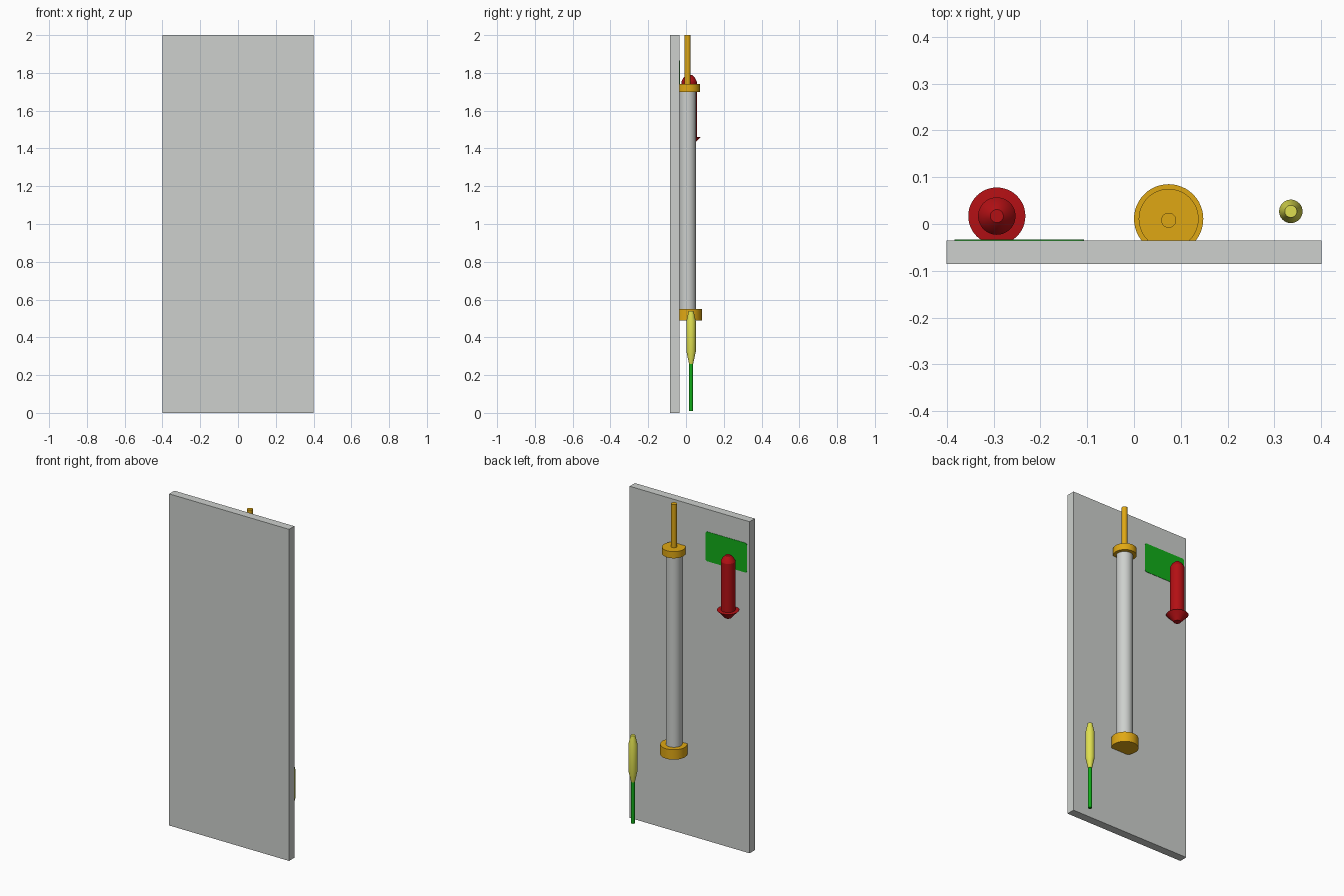
import bpy, bmesh, math

if "Cube" in bpy.data.objects:
    bpy.data.objects.remove(bpy.data.objects["Cube"])


def material(name, rgb):
    m = bpy.data.materials.new(name)
    m.diffuse_color = (*rgb, 1)
    m.use_nodes = True
    m.node_tree.nodes["Principled BSDF"].inputs["Base Color"].default_value = m.diffuse_color
    return m


GREY = material("light_grey", (0.61, 0.63, 0.61))
GOLD = material("gold", (0.74, 0.39, 0.007))
RED = material("red", (0.45, 0.005, 0.007))
GREEN = material("green", (0.006, 0.42, 0.01))
YELLOW = material("yellow", (0.74, 0.74, 0.08))


def finish(name, bm, mat):
    bmesh.ops.recalc_face_normals(bm, faces=bm.faces)
    me = bpy.data.meshes.new(name)
    bm.to_mesh(me)
    bm.free()
    me.materials.append(mat)
    ob = bpy.data.objects.new(name, me)
    bpy.context.collection.objects.link(ob)
    return ob


def box(name, lo, hi, mat):
    bm = bmesh.new()
    bmesh.ops.create_cube(bm, size=1)
    for v in bm.verts:
        v.co = [(a + b) / 2 + c * (b - a) for a, b, c in zip(lo, hi, v.co)]
    return finish(name, bm, mat)


def lathe(name, x, y, profile, mat, sides=48):
    """Closed turned solid from (radius, height) pairs, bottom to top."""
    bm = bmesh.new()
    rings = []
    for r, z in profile:
        rings.append([bm.verts.new((x + r * math.cos(2 * math.pi * i / sides),
                                    y + r * math.sin(2 * math.pi * i / sides), z))
                      for i in range(sides)])
    for a, b in zip(rings, rings[1:]):
        for i in range(sides):
            j = (i + 1) % sides
            bm.faces.new((a[i], a[j], b[j], b[i]))
    bm.faces.new(rings[0][::-1])
    bm.faces.new(rings[-1])
    ob = finish(name, bm, mat)
    bpy.ops.object.select_all(action='DESELECT')
    bpy.context.view_layer.objects.active = ob
    ob.select_set(True)
    bpy.ops.object.shade_smooth_by_angle(angle=math.radians(25))
    return ob


def cylinder(name, x, y, r, z0, z1, mat):
    return lathe(name, x, y, [(r, z0), (r, z1)], mat)


# Upright back panel with a thin green sign (slightly rounded corners)
box("panel", (-0.4, -0.085, 0), (0.4, -0.035, 2), GREY)
sign = box("sign_plate", (-0.383, -0.036, 1.687), (-0.107, -0.033, 1.865), GREEN)
bm = bmesh.new()
bm.from_mesh(sign.data)
corners = [e for e in bm.edges if abs(e.verts[0].co.y - e.verts[1].co.y) > 0.001]
bmesh.ops.bevel(bm, geom=corners, offset=0.012, segments=4, profile=0.5, affect='EDGES')
bm.to_mesh(sign.data)
bm.free()

# Long tube with gold end caps and a rod at the top
TX, TY = 0.074, 0.011
cylinder("tube", TX, 0.008, 0.045, 0.54, 1.71, GREY)
cylinder("lower_cap", TX, TY, 0.074, 0.49, 0.55, GOLD)
cylinder("upper_cap", TX, TY, 0.064, 1.70, 1.74, GOLD)
cylinder("top_rod", TX, 0.008, 0.016, 1.73, 2.0, GOLD)

# Red canister: coned base with a wide rim, straight body, tapered top
lathe("red_canister", -0.293, 0.017,
      [(0.02, 1.415), (0.038, 1.437), (0.061, 1.46), (0.04, 1.462),
       (0.04, 1.755), (0.03, 1.775), (0.014, 1.79)], RED)

# Yellow tapered handle on a green stem
lathe("yellow_handle", 0.335, 0.027,
      [(0.011, 0.26), (0.025, 0.325), (0.025, 0.485), (0.013, 0.54)], YELLOW)
cylinder("green_stem", 0.335, 0.027, 0.0105, 0.01, 0.265, GREEN)
